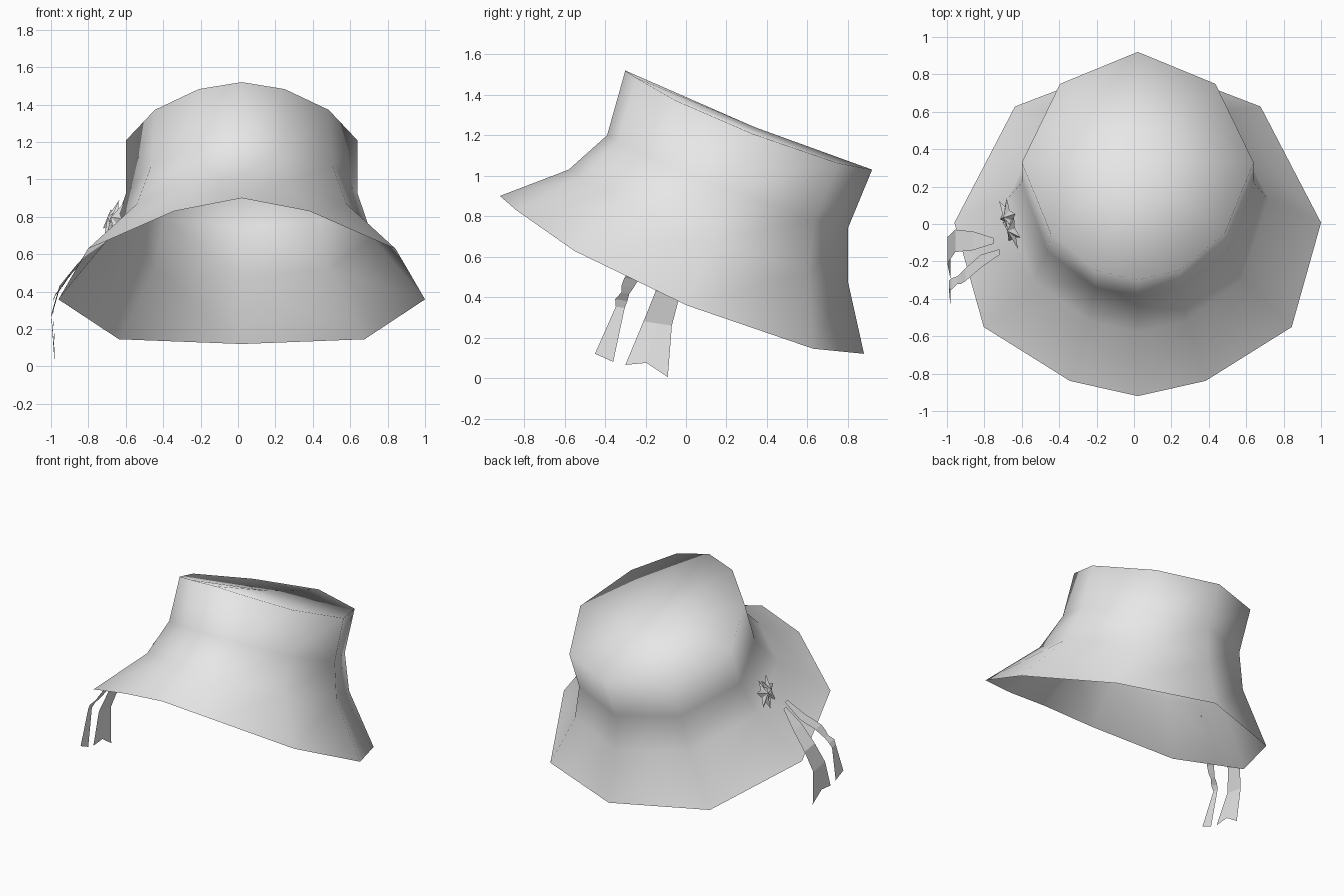
import bpy, bmesh, math
from mathutils import Vector

cube = bpy.data.objects.get("Cube")
if cube:
    bpy.data.objects.remove(cube, do_unlink=True)

grey = bpy.data.materials.new("plain_grey")
grey.use_nodes = True
grey.diffuse_color = (0.8, 0.8, 0.8, 1)
grey.node_tree.nodes["Principled BSDF"].inputs["Base Color"].default_value = (0.8, 0.8, 0.8, 1)


def finish(bm, name, smooth):
    mesh = bpy.data.meshes.new(name)
    bm.to_mesh(mesh)
    bm.free()
    mesh.materials.append(grey)
    for face in mesh.polygons:
        face.use_smooth = smooth
    obj = bpy.data.objects.new(name, mesh)
    bpy.context.collection.objects.link(obj)
    return obj


# Hat shell: tilted ten-sided rings from the brim edge up to the crown edge
CENTRE_X = 0.02


def ring_points(width, shoulder, y_front, y_back, z_front, z_back, sag):
    mid, half = (y_front + y_back) / 2, (y_back - y_front) / 2
    steps = [(0, -1, 0), (0.37, -0.91, 0.25), (shoulder, -0.59, 0.8),
             (1, 0.03, 1), (0.67, 0.72, 0.6), (0, 1, 0)]
    side = []
    for fx, fy, drop in steps:
        t = (fy + 1) / 2
        z = z_front + (z_back - z_front) * t - sag * drop
        side.append((fx * width, mid + half * fy, z))
    mirrored = [(-x, y, z) for x, y, z in side[-2:0:-1]]
    return [(x + CENTRE_X, y, z) for x, y, z in side + mirrored]


rings = [
    (0.98, 0.84, -0.92, 0.88, 0.90, 0.12, 0.14),
    (0.70, 0.80, -0.58, 0.80, 1.03, 0.48, 0.06),
    (0.62, 0.78, -0.39, 0.80, 1.20, 0.74, 0.04),
    (0.62, 0.75, -0.30, 0.92, 1.52, 1.03, 0.06),
]
bm = bmesh.new()
loops = [[bm.verts.new(p) for p in ring_points(*r)] for r in rings]
for low, high in zip(loops, loops[1:]):
    for i in range(len(low)):
        j = (i + 1) % len(low)
        bm.faces.new((low[i], low[j], high[j], high[i]))
# Crown top
rim = loops[-1]
top = bm.verts.new((CENTRE_X, 0.34, 1.24))
for i in range(len(rim)):
    bm.faces.new((rim[i], rim[(i + 1) % len(rim)], top))
finish(bm, "hat_shell", True)


# Star ornaments on the side of the crown
def star(name, centre, normal, radius, turn, points=6):
    out = Vector(normal).normalized()
    across = out.cross(Vector((0, 0, 1))).normalized()
    up = across.cross(out)
    centre = Vector(centre)
    bm = bmesh.new()
    hub = bm.verts.new(centre + out * 0.025)
    edge = []
    for i in range(points * 2):
        a = turn + math.pi * i / points
        r = radius if i % 2 == 0 else radius * 0.5
        edge.append(bm.verts.new(centre + across * r * math.cos(a) + up * r * math.sin(a)))
    for i in range(len(edge)):
        bm.faces.new((hub, edge[i], edge[(i + 1) % len(edge)]))
    finish(bm, name, False)


star("star_front", (-0.675, 0.04, 0.79), (-0.9, -0.25, 0.4), 0.11, 0.5)
star("star_back", (-0.655, -0.03, 0.79), (-0.9, -0.3, 0.35), 0.11, 0.0)


# Ribbon tails draped over the brim: x, y, z, half width
def ribbon(name, rows, notch, slant):
    bm = bmesh.new()
    strips = []
    for n, (x, y, z, w) in enumerate(rows):
        last = n == len(rows) - 1
        strips.append([bm.verts.new((x, y + w * s,
                                     z + (notch if last and s == 0 else 0)
                                     + (slant * s if last else -0.15 * w * s)))
                       for s in (-1, 0, 1)])
    for a, b in zip(strips, strips[1:]):
        for i in range(2):
            bm.faces.new((a[i], a[i + 1], b[i + 1], b[i]))
    finish(bm, name, False)


ribbon("wide_ribbon", [
    (-0.75, -0.09, 0.66, 0.015),
    (-0.86, -0.09, 0.54, 0.05),
    (-0.955, -0.09, 0.42, 0.06),
    (-0.998, -0.14, 0.27, 0.07),
    (-0.98, -0.195, 0.035, 0.105)], 0.04, -0.03)
ribbon("narrow_ribbon", [
    (-0.72, -0.15, 0.68, 0.015),
    (-0.82, -0.20, 0.57, 0.035),
    (-0.90, -0.27, 0.49, 0.035),
    (-0.925, -0.29, 0.45, 0.03),
    (-0.945, -0.30, 0.42, 0.02),
    (-0.975, -0.32, 0.385, 0.03),
    (-0.99, -0.325, 0.35, 0.022),
    (-0.98, -0.405, 0.10, 0.045)], 0.0, -0.02)
